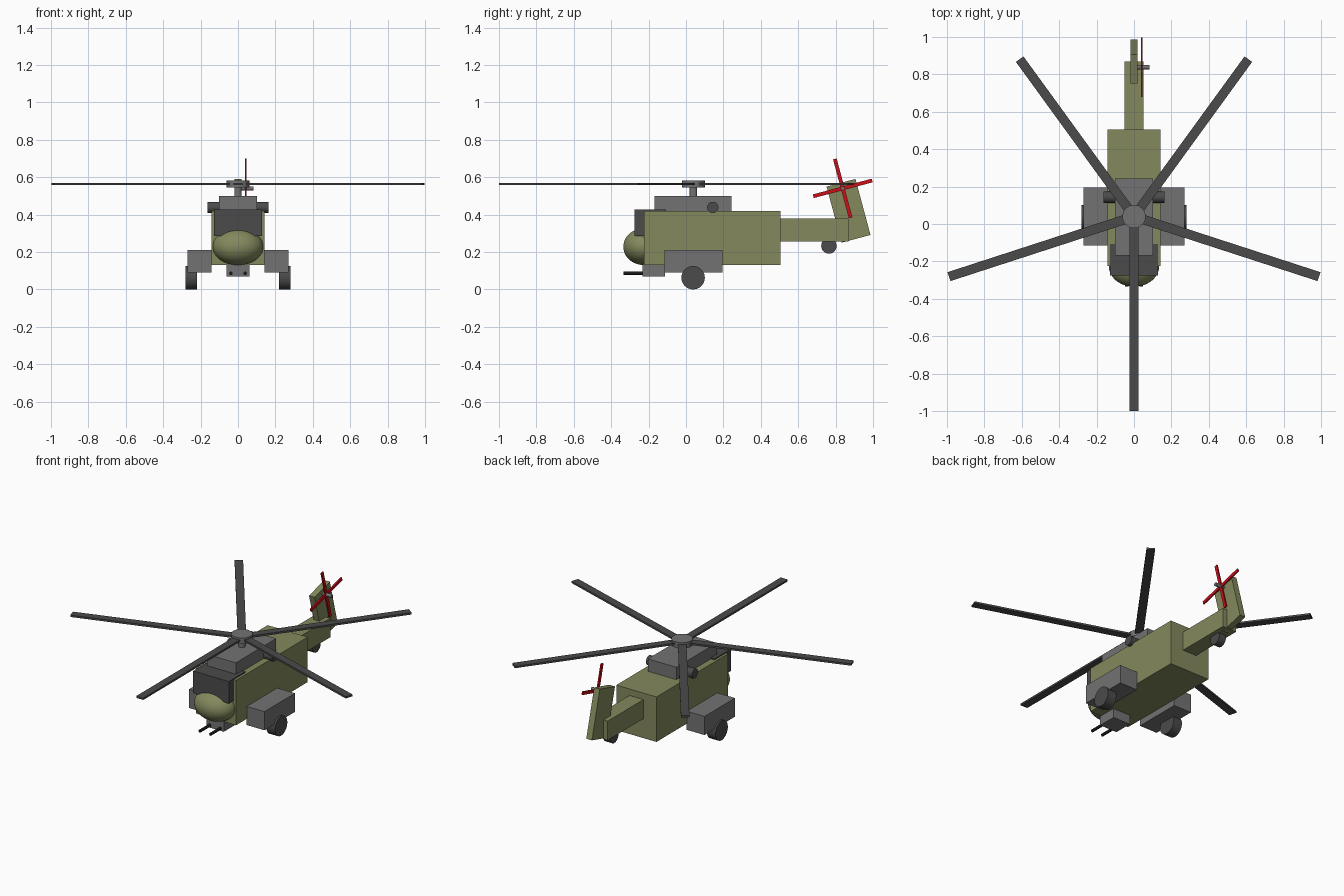
import bpy
from math import radians, pi

if "Cube" in bpy.data.objects:
    bpy.data.objects.remove(bpy.data.objects["Cube"])


def material(name, rgb):
    m = bpy.data.materials.new(name)
    m.diffuse_color = (*rgb, 1)
    m.use_nodes = True
    m.node_tree.nodes["Principled BSDF"].inputs["Base Color"].default_value = m.diffuse_color
    return m


OLIVE = material("olive", (0.23, 0.25, 0.11))
GREY = material("mid_grey", (0.17, 0.17, 0.17))
DARK = material("dark_grey", (0.07, 0.07, 0.07))
BLACK = material("black", (0.01, 0.01, 0.01))
RED = material("red", (0.6, 0.005, 0.01))


def box(name, lo, hi, mat, rot=(0, 0, 0)):
    """Box between two corners, optionally rotated about its own centre."""
    centre = [(a + b) / 2 for a, b in zip(lo, hi)]
    bpy.ops.mesh.primitive_cube_add(size=1, location=centre, rotation=rot)
    ob = bpy.context.object
    ob.name = name
    ob.scale = [b - a for a, b in zip(lo, hi)]
    ob.data.materials.append(mat)
    return ob


def cyl(name, centre, r, length, axis, mat, sides=48):
    rot = {"x": (0, pi / 2, 0), "y": (pi / 2, 0, 0), "z": (0, 0, 0)}[axis]
    bpy.ops.mesh.primitive_cylinder_add(vertices=sides, radius=r, depth=length,
                                        location=centre, rotation=rot)
    ob = bpy.context.object
    ob.name = name
    ob.data.materials.append(mat)
    bpy.ops.object.shade_smooth_by_angle(angle=radians(30))
    return ob


# Body and tail boom
box("fuselage", (-0.143, -0.225, 0.13), (0.143, 0.505, 0.42), OLIVE)
box("tail_boom", (-0.05, 0.5, 0.255), (0.05, 0.868, 0.378), OLIVE)
box("cockpit", (-0.127, -0.275, 0.285), (0.127, -0.107, 0.427), DARK)

# Rounded nose
bpy.ops.mesh.primitive_uv_sphere_add(segments=48, ring_count=24, radius=1,
                                     location=(0, -0.225, 0.228))
nose = bpy.context.object
nose.name = "nose"
nose.scale = (0.135, 0.11, 0.098)
nose.data.materials.append(OLIVE)
bpy.ops.object.shade_smooth()

# Engine housing with exhausts through both sides
box("engine_housing", (-0.102, -0.168, 0.41), (0.102, 0.243, 0.5), GREY)
cyl("exhaust", (0, 0.143, 0.438), 0.03, 0.328, "x", DARK)

# Chin turret
box("gun_turret", (-0.062, -0.233, 0.07), (0.062, -0.112, 0.135), GREY)

# Mirrored parts: sponsons, main wheels, guns
for side, s in (("left", -1), ("right", 1)):
    xs = sorted((s * 0.142, s * 0.269))
    box(side + "_sponson", (xs[0], -0.115, 0.09), (xs[1], 0.196, 0.21), GREY)
    cyl(side + "_wheel", (s * 0.25, 0.038, 0.0625), 0.0625, 0.062, "x", DARK)
    cyl(side + "_gun", (s * 0.038, -0.265, 0.086), 0.009, 0.14, "y", BLACK, 24)

cyl("tail_wheel", (0, 0.764, 0.232), 0.041, 0.05, "x", DARK)

# Main rotor
RY = 0.04
cyl("rotor_mast", (0, RY, 0.535), 0.02, 0.09, "z", GREY)
cyl("rotor_hub", (0, RY, 0.563), 0.062, 0.038, "z", GREY)
for i in range(5):
    blade = box(f"rotor_blade_{i + 1}", (-0.025, -1.04, 0.558), (0.025, 0, 0.57), DARK)
    blade.location = (0, RY, 0.564)
    # shift mesh so the blade pivots on the hub
    for v in blade.data.vertices:
        v.co.y -= 0.5
    blade.rotation_euler.z = i * 2 * pi / 5

# Tilted tail fin
TILT = radians(15)
box("tail_fin", (-0.02, 0.789, 0.265), (0.02, 0.949, 0.575), OLIVE, (TILT, 0, 0))

# Tail rotor: two crossed red bars on a short shaft
cyl("tail_rotor_shaft", (0.05, 0.838, 0.54), 0.011, 0.068, "x", GREY, 24)
for i in range(2):
    box(f"tail_rotor_blade_{i + 1}", (0.037, 0.828, 0.377), (0.046, 0.848, 0.703), RED,
        (TILT + i * pi / 2, 0, 0))
